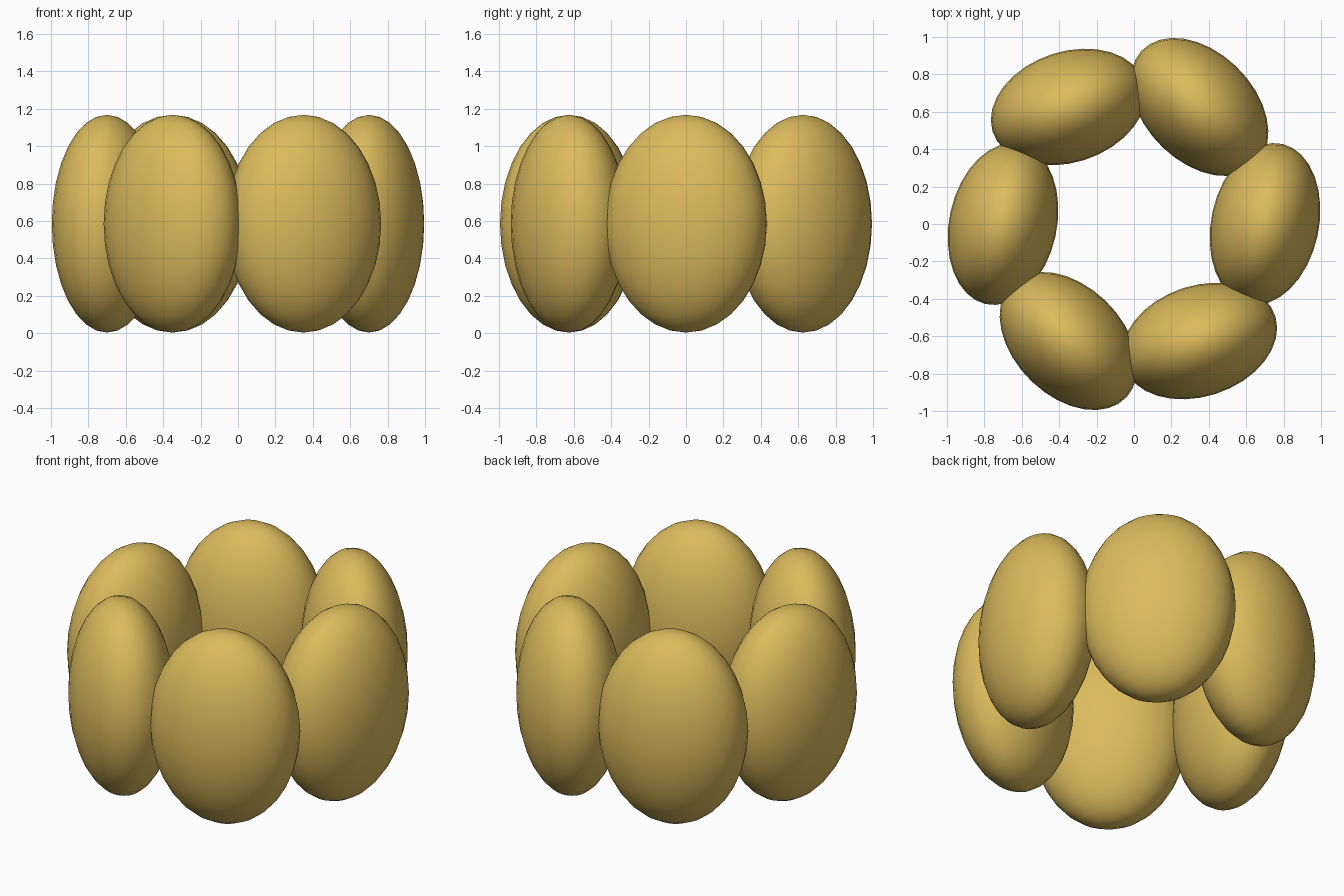
import bpy, bmesh
from math import radians
from mathutils import Matrix, Vector

cube = bpy.data.objects.get("Cube")
if cube:
    bpy.data.objects.remove(cube)

# Single golden material
GOLD = (0.72, 0.50, 0.11, 1.0)
gold = bpy.data.materials.new("golden_yellow")
gold.use_nodes = True
gold.diffuse_color = GOLD
bsdf = gold.node_tree.nodes["Principled BSDF"]
bsdf.inputs["Base Color"].default_value = GOLD
bsdf.inputs["Roughness"].default_value = 0.6

RING_RADIUS = 0.711
HALF_SIZE = (0.432, 0.292, 0.582)   # long, short, upright
LONG_AXIS = 77.2                    # heading of the long axis on the first lobe
SQUASH = Matrix.Diagonal((0.985, 1.016, 1.0, 1.0))


def lobe(name, turn):
    """Upright ellipsoid, turned around the ring's centre."""
    shape = (Matrix.Translation((0, 0, 0.585)) @ SQUASH
             @ Matrix.Rotation(radians(turn), 4, 'Z')
             @ Matrix.Translation((RING_RADIUS, 0, 0))
             @ Matrix.Rotation(radians(LONG_AXIS), 4, 'Z')
             @ Matrix.Diagonal(Vector(HALF_SIZE).to_4d()))
    bm = bmesh.new()
    bmesh.ops.create_uvsphere(bm, u_segments=32, v_segments=16, radius=1, matrix=shape)
    for face in bm.faces:
        face.smooth = True
    mesh = bpy.data.meshes.new(name)
    bm.to_mesh(mesh)
    bm.free()
    mesh.materials.append(gold)
    bpy.context.collection.objects.link(bpy.data.objects.new(name, mesh))


# Ring of six overlapping lobes
names = ("left", "back_left", "back_right", "right", "front_right", "front_left")
for i, side in enumerate(names):
    lobe(side + "_lobe", i * 60)
